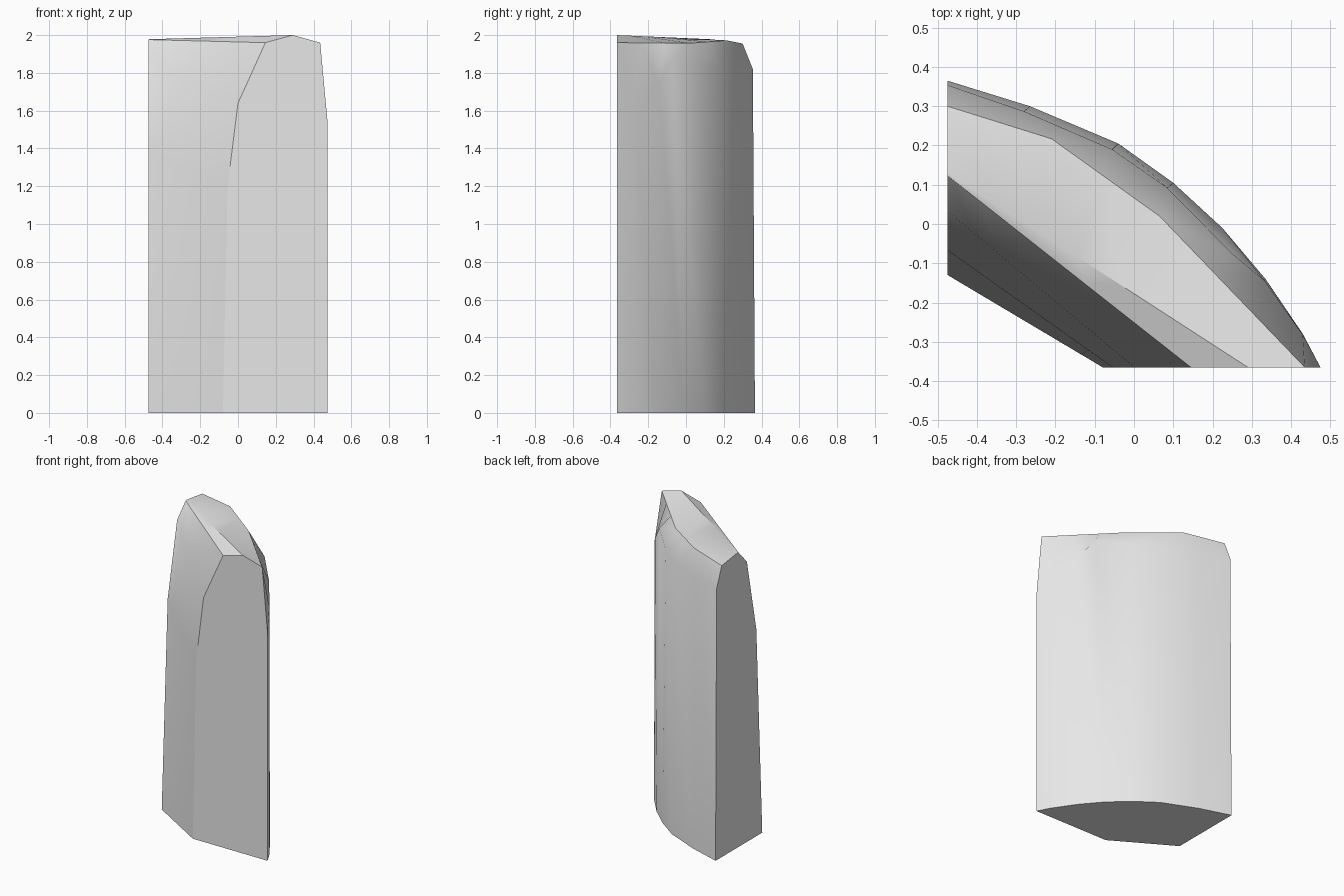
import bpy, bmesh, math
from mathutils import Vector

if "Cube" in bpy.data.objects:
    bpy.data.objects.remove(bpy.data.objects["Cube"])

N = 8  # cross-sections along the curved block


def straight(a, b):
    a, b = Vector(a), Vector(b)
    return [a.lerp(b, i / (N - 1)) for i in range(N)]


# Outer wall: foot outline and the shoulder where it starts to lean inward
foot_xy = [(-.475, .365), (-.265, .30), (-.04, .205), (.10, .105),
           (.225, -.01), (.335, -.14), (.43, -.28), (.475, -.365)]
foot = [Vector((x, y, 0)) for x, y in foot_xy]
shoulder = [Vector(p) for p in [
    (-.475, .354, 1.82), (-.28, .287, 1.81), (-.055, .19, 1.82), (.085, .092, 1.83),
    (.25, -.075, 1.87), (.333, -.145, 1.75), (.43, -.282, 1.66), (.475, -.365, 1.53)]]

# Rim between the outer chamfer and the top, following four corner points
corners = [Vector(p) for p in [(-.475, .30, 1.955), (-.21, .217, 1.972),
                               (.065, .02, 1.957), (.435, -.365, 1.96)]]
rim = [corners[0], corners[0].lerp(corners[1], .5), corners[1],
       corners[1].lerp(corners[2], .5), corners[2],
       corners[2].lerp(corners[3], .33), corners[2].lerp(corners[3], .67), corners[3]]

# Rows running from the side end to the front end, around the section
rows = [
    foot, shoulder, rim,
    straight((-.475, .13, 1.978), (.29, -.365, 2.0)),      # top ridge
    straight((-.475, .123, 1.976), (.145, -.365, 1.96)),   # inner top edge
    straight((-.475, .033, 1.88), (0, -.365, 1.64)),       # inner bend
    straight((-.475, -.067, 1.39), (-.055, -.365, 1.2)),   # inner wall middle
    straight((-.475, -.13, 0), (-.08, -.365, 0)),          # inner foot
]

bm = bmesh.new()
grid = [[bm.verts.new(p) for p in row] for row in rows]
for r, row in enumerate(grid):
    after = grid[(r + 1) % len(grid)]
    if r == len(grid) - 1:
        # flat underside as one face
        bm.faces.new(row + after[::-1])
        continue
    for i in range(N - 1):
        bm.faces.new((row[i], row[i + 1], after[i + 1], after[i]))
# Flat side end and front end
bm.faces.new([row[0] for row in grid])
bm.faces.new([row[-1] for row in grid])
bmesh.ops.recalc_face_normals(bm, faces=bm.faces[:])

mesh = bpy.data.meshes.new("curved_block")
bm.to_mesh(mesh)
bm.free()
block = bpy.data.objects.new("curved_block", mesh)
bpy.context.collection.objects.link(block)

# Plain light grey
grey = bpy.data.materials.new("light_grey")
grey.use_nodes = True
colour = (.8, .8, .8, 1)
grey.diffuse_color = colour
grey.node_tree.nodes["Principled BSDF"].inputs["Base Color"].default_value = colour
mesh.materials.append(grey)

# Smooth walls with sharp borders
bpy.ops.object.select_all(action='DESELECT')
block.select_set(True)
bpy.context.view_layer.objects.active = block
bpy.ops.object.shade_smooth_by_angle(angle=math.radians(30))
